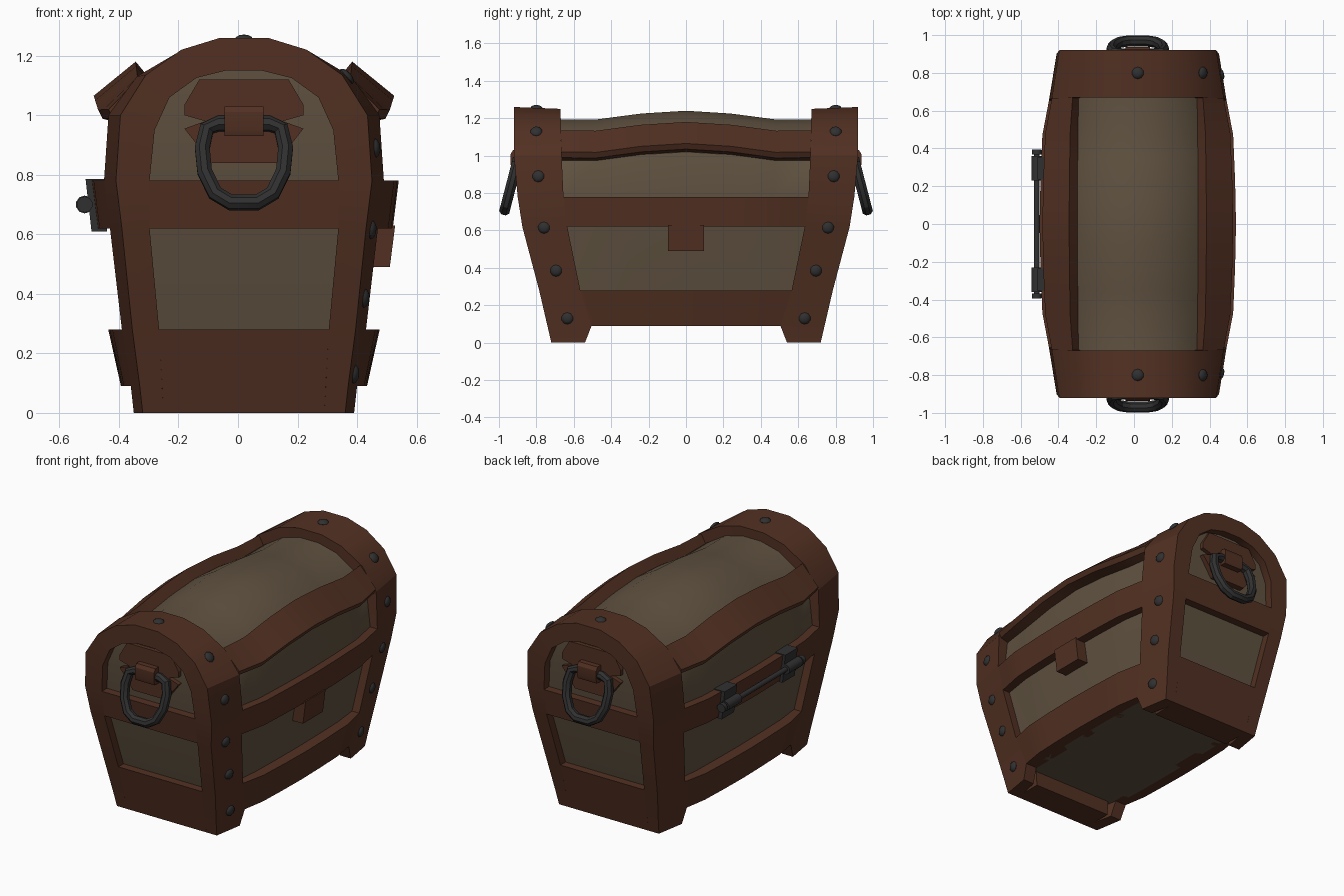
import bpy, bmesh, math
from mathutils import Vector, Matrix

if "Cube" in bpy.data.objects:
    bpy.data.objects.remove(bpy.data.objects["Cube"])

CX = 0.02  # centre line of the chest body


def material(name, c):
    m = bpy.data.materials.new(name)
    m.diffuse_color = (*c, 1)
    m.use_nodes = True
    m.node_tree.nodes["Principled BSDF"].inputs["Base Color"].default_value = m.diffuse_color
    return m


WOOD = material("brown_wood", (0.085, 0.030, 0.016))
PANEL = material("tan_panel", (0.115, 0.083, 0.051))
IRON = material("dark_iron", (0.030, 0.030, 0.031))


def lerp(table, v):
    if v <= table[0][0]:
        return table[0][1]
    for (a, fa), (b, fb) in zip(table, table[1:]):
        if v <= b:
            return fa + (fb - fa) * (v - a) / (b - a)
    return table[-1][1]


def finish(name, bm, mat, angle=30):
    bmesh.ops.recalc_face_normals(bm, faces=bm.faces[:])
    me = bpy.data.meshes.new(name)
    bm.to_mesh(me)
    bm.free()
    for p in me.polygons:
        p.use_smooth = True
    me.set_sharp_from_angle(angle=math.radians(angle))
    me.materials.append(mat)
    ob = bpy.data.objects.new(name, me)
    bpy.context.collection.objects.link(ob)
    return ob


def loft(name, rings, mat, cap="ngon", loop=False):
    """Skin a list of equal point rings; 'ladder' caps suit mirrored profiles."""
    bm = bmesh.new()
    vs = [[bm.verts.new(p) for p in r] for r in rings]
    n = len(vs[0])
    for a, b in zip(vs, vs[1:] + (vs[:1] if loop else [])):
        for i in range(n):
            j = (i + 1) % n
            bm.faces.new((a[i], a[j], b[j], b[i]))
    if not loop:
        for r in (vs[0], vs[-1]):
            if cap == "ngon":
                bm.faces.new(r)
            else:
                for i in range(n // 2 - 1):
                    bm.faces.new((r[i], r[i + 1], r[n - 2 - i], r[n - 1 - i]))
    return finish(name, bm, mat)


def mirrored(pts):
    return pts + [(-x, z) for x, z in reversed(pts)]


# Barrel shape: end-face depth, band inner edge, sideways bow, lid wave
Y_OUT = [(0, .72), (.28, .785), (.62, .875), (.78, .90), (1.0, .92)]
Y_IN = [(0, .54), (.09, .505), (.28, .565), (.62, .635), (.78, .655), (1.0, .665), (1.2, .67)]
BOW = [(0, .05), (.36, .045), (.72, .035), (1, 0)]
WAVE = [(0, .05), (.36, .035), (.72, .003), (1, .004)]
yo = lambda z: lerp(Y_OUT, z)
yi = lambda z: lerp(Y_IN, z)


def barrel(x, y, z):
    s = abs(y) / yi(z)
    w = min(1, max(0, (abs(x) - .3) / .12))
    dz = lerp(WAVE, s) * (1 if z > .9 else 0)
    return (CX + x + math.copysign(lerp(BOW, s) * w, x), y, z + dz)


# Tan inner box with arched lid
shell = mirrored([(.33, .09), (.36, .28), (.40, .62), (.42, .78), (.39, .97),
                  (.31, 1.08), (.18, 1.16), (.06, 1.19)])
STATIONS = [-1, -.76, -.55, -.4, -.27, -.13, 0, .13, .27, .4, .55, .76, 1]
loft("chest_panels", [[barrel(x, s * (yo(z) - .05), z) for x, z in shell] for s in STATIONS],
     PANEL, "ladder")

# Arched bands wrapping both ends, with legs
inner = mirrored([(.37, 0), (.38, .09), (.41, .28), (.45, .62), (.47, .78), (.455, 1.0),
                  (.36, 1.13), (.215, 1.215), (.08, 1.25)])
outer = mirrored([(.34, 0), (.35, .09), (.375, .28), (.41, .62), (.43, .78), (.415, 1.0),
                  (.33, 1.135), (.21, 1.22), (.08, 1.26)])
opening = mirrored([(.27, 0), (.275, .09), (.285, .28), (.317, .62), (.317, .78), (.30, .95),
                    (.25, 1.06), (.16, 1.125), (.06, 1.15)])
for side, s in (("front", -1), ("back", 1)):
    rings = []
    for (ix, iz), (ox, oz), (px, pz) in zip(inner, outer, opening):
        dz = .09 * min(1, max(0, (iz - .8) / .4))
        rings.append([(CX + ix * .8, s * yi(iz), iz - dz), (CX + ix, s * yi(iz), iz),
                      (CX + ox, s * yo(oz), oz), (CX + px, s * yo(pz), pz),
                      (CX + px, s * (yo(pz) - .055), pz)])
    loft(side + "_end_band", rings, WOOD)

    # Cross rails on the end face
    low = [(.54, 0, .27), (.72, 0, .27), (.785, .28, .285), (.70, .28, .285), (.54, .09, .275)]
    mid = [(.80, .62, .317), (.875, .62, .317), (.90, .78, .317), (.82, .78, .317)]
    for part, sec in (("bottom", low), ("middle", mid)):
        loft(f"{side}_{part}_rail",
             [[(CX + k * w, s * y, z) for y, z, w in sec] for k in (-1, 1)], WOOD)

    # Handle plate, hinge block and hanging ring
    plate = mirrored([(.11, .84), (.20, .955), (.13, .98), (.20, 1.0), (.20, 1.035), (.15, 1.12)])
    loft(side + "_handle_plate", [[(CX + x, s * y, z) for x, z in plate] for y in (.84, .893)],
         WOOD, "ladder")
    block = [(.85, .93), (.93, .93), (.937, .95), (.937, 1.01), (.925, 1.03), (.85, 1.03)]
    loft(side + "_handle_block", [[(CX + x, s * y, z) for y, z in block] for x in (-.065, .065)],
         WOOD)
    half = [(.045, .707), (.097, .738), (.132, .81), (.14, .89), (.125, .955), (.085, .972)]
    path = [Vector((CX + x, s * (.90 + (.975 - z) * .26), z)) for x, z in mirrored(half)]
    normal = Vector((0, s, .26)).normalized()
    rings = []
    for i, p in enumerate(path):
        t = (path[(i + 1) % len(path)] - path[i - 1]).normalized()
        out = t.cross(normal)
        rings.append([p + out * .027 * math.cos(a) + normal * .030 * math.sin(a)
                      for a in (math.tau * (k + .5) / 8 for k in range(8))])
    loft(side + "_handle_ring", rings, IRON, loop=True)

# Long rails down both sides, following the bow and wave
RAILS = {
    "bottom_side_rail": [(.30, .09), (.38, .09), (.41, .28), (.33, .28)],
    "middle_side_rail": [(.36, .62), (.45, .62), (.47, .78), (.38, .78)],
    "lid_side_rail": [(.37, .965), (.44, .985), (.455, 1.015), (.345, 1.13), (.31, 1.07)],
}
SPANS = [-1, -.86, -.72, -.54, -.36, -.18, 0, .18, .36, .54, .72, .86, 1]
for name, sec in RAILS.items():
    for side, k in (("left", -1), ("right", 1)):
        loft(f"{side}_{name}", [[barrel(k * x, t * yi(z), z) for x, z in sec] for t in SPANS], WOOD)

# Lock tongue on the right side
tongue = [(.42, .49), (.51, .49), (.528, .63), (.42, .63)]
loft("lock_tongue", [[(x, y, z) for x, z in tongue] for y in (-.097, .097)], WOOD)


# Hinge rod, knuckles and straps on the left side
def rod(name, y0, y1, r, sides=10):
    bm = bmesh.new()
    m = Matrix.Translation((-.515, (y0 + y1) / 2, .70)) @ Matrix.Rotation(math.pi / 2, 4, 'X')
    bmesh.ops.create_cone(bm, cap_ends=True, segments=sides, radius1=r, radius2=r,
                          depth=abs(y1 - y0), matrix=m)
    finish(name, bm, IRON, 40)


rod("hinge_rod", -.38, .38, .015)
strap = [(-.44, .61), (-.492, .61), (-.512, .785), (-.44, .785)]
for side, s in (("front", -1), ("back", 1)):
    rod(side + "_hinge_knuckle", s * .23, s * .36, .030)
    rod(side + "_hinge_knob", s * .368, s * .395, .027)
    loft(side + "_hinge_strap", [[(x, s * y, z) for x, z in strap] for y in (.235, .355)], IRON)


# Rivets on the right side and top of each band
def rivet(name, pos, normal):
    bm = bmesh.new()
    rot = Vector(normal).to_track_quat('Z', 'Y').to_matrix().to_4x4()
    bmesh.ops.create_uvsphere(bm, u_segments=10, v_segments=6, radius=.032,
                              matrix=Matrix.Translation(pos) @ rot @ Matrix.Diagonal((1, 1, .5, 1)))
    finish(name, bm, IRON, 50)


X_IN = [(z, x) for x, z in inner[:6]]
X_OUT = [(z, x) for x, z in outer[:6]]
for side, s in (("front", -1), ("back", 1)):
    for i, (y, z) in enumerate([(.635, .13), (.695, .385), (.76, .615), (.79, .89)]):
        f = (y - yi(z)) / (yo(z) - yi(z))
        x = CX + lerp(X_IN, z) * (1 - f) + lerp(X_OUT, z) * f
        rivet(f"{side}_rivet_{i + 1}", (x, s * y, z), (1, s * .17, -.1 if z < .8 else .08))
    rivet(side + "_lid_rivet", (CX + .345, s * .80, 1.13), (.75, 0, .66))
    rivet(side + "_top_rivet", (CX, s * .80, 1.255), (0, 0, 1))
